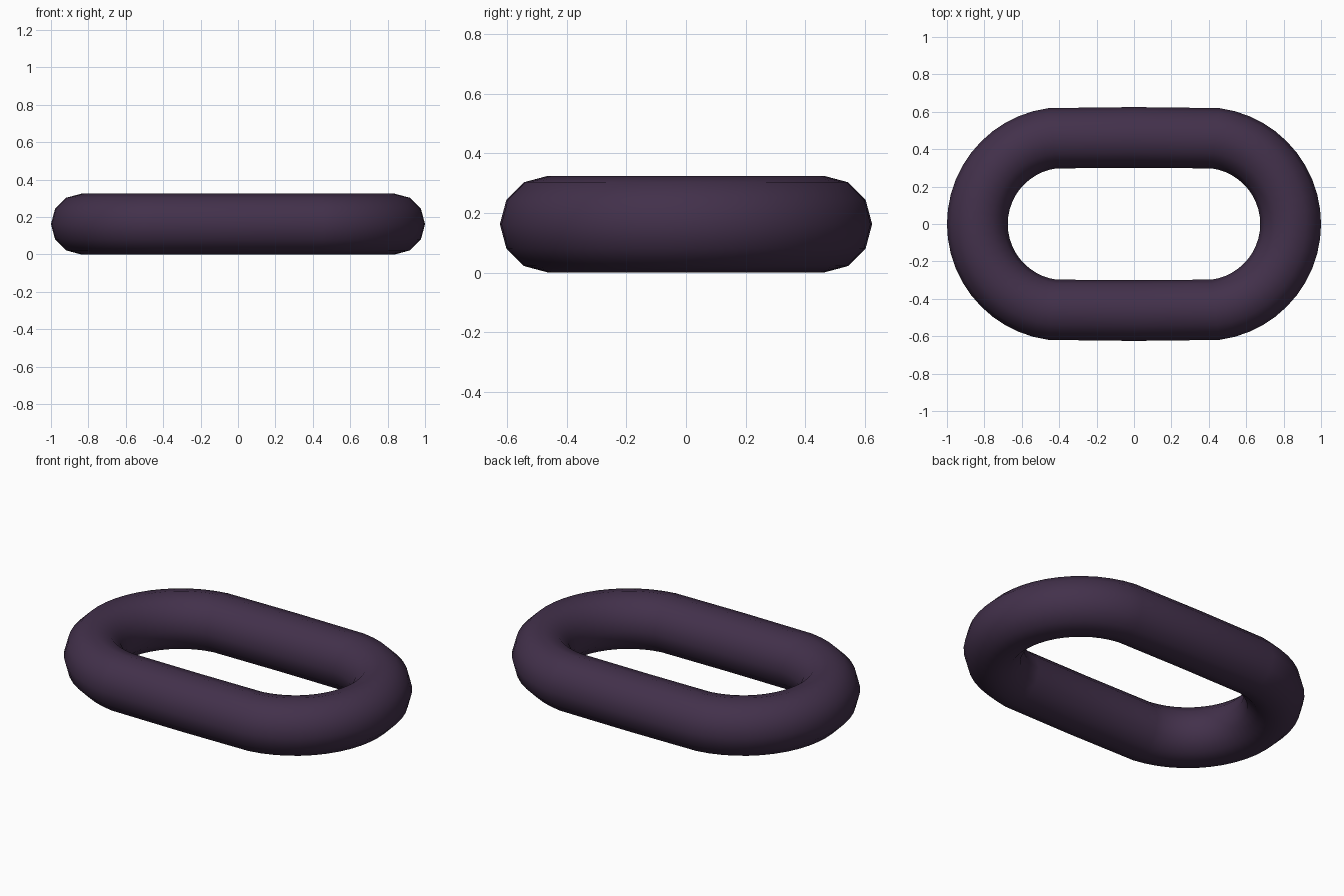
import bpy

if "Cube" in bpy.data.objects:
    bpy.data.objects.remove(bpy.data.objects["Cube"])

# Chain link: a round ring whose two halves are pulled apart along x
TUBE = 0.1625
BEND = 0.4625
SHIFT = 1.0 - BEND - TUBE

bpy.ops.mesh.primitive_torus_add(major_segments=48, minor_segments=12,
                                 major_radius=BEND, minor_radius=TUBE,
                                 location=(0, 0, 0))
link = bpy.context.object
link.name = "chain_link"
for v in link.data.vertices:
    # the middle loops stay at x = 0 and bridge the straight sides
    if v.co.x > 0.001:
        v.co.x += SHIFT
    elif v.co.x < -0.001:
        v.co.x -= SHIFT
    v.co.z += TUBE
link.data.update()
for p in link.data.polygons:
    p.use_smooth = True

# Dark purple finish
mat = bpy.data.materials.new("dark_purple")
mat.diffuse_color = (0.055, 0.03, 0.07, 1)
mat.use_nodes = True
mat.node_tree.nodes["Principled BSDF"].inputs["Base Color"].default_value = mat.diffuse_color
link.data.materials.append(mat)
